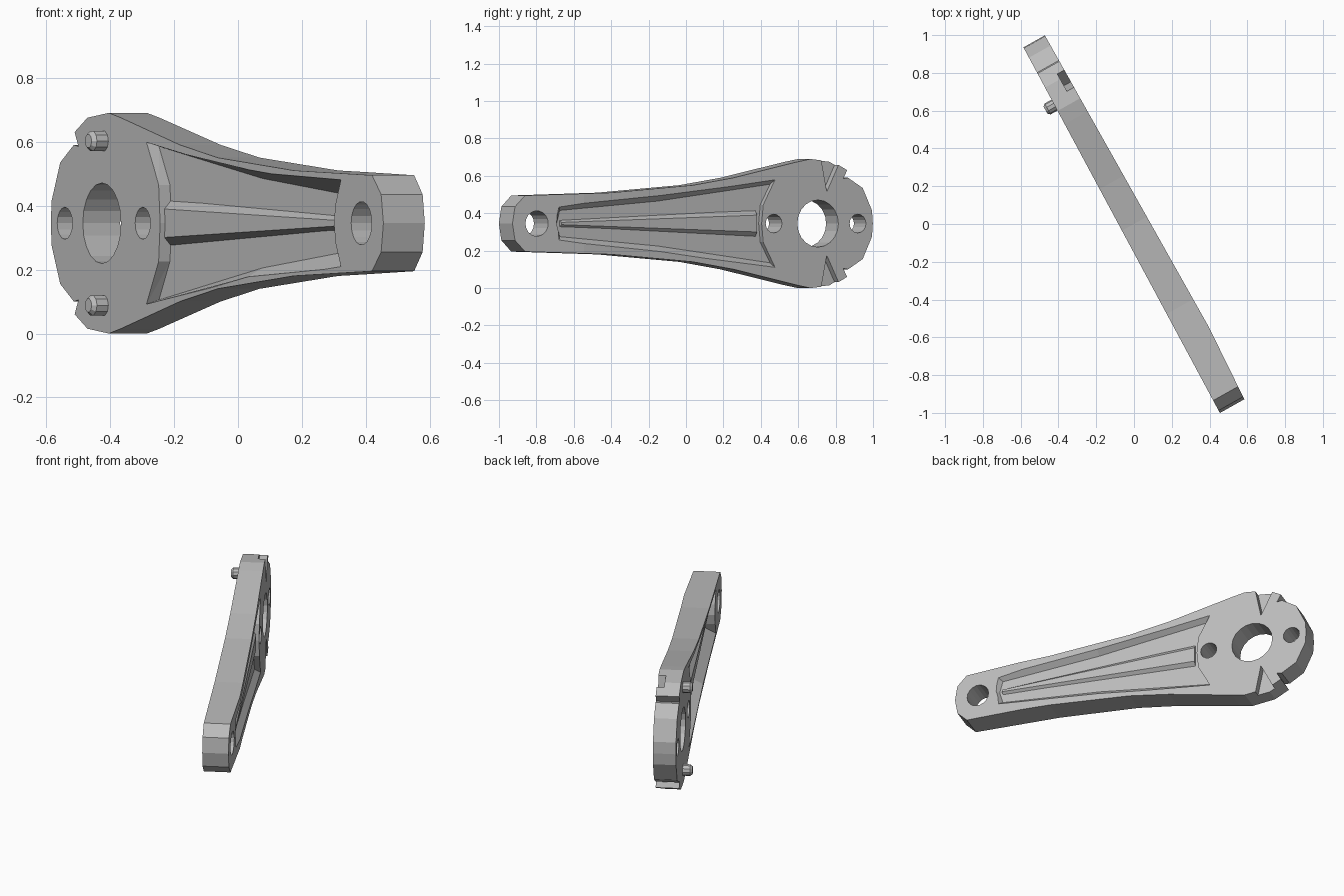
import bpy, bmesh, math
from mathutils import Matrix, Vector

cube = bpy.data.objects.get("Cube")
if cube:
    bpy.data.objects.remove(cube, do_unlink=True)

MID = 0.345                                  # height of the symmetry line
TURN = Matrix.Rotation(-1.0587, 4, 'Z')      # arm runs along local x, thickness along local y

gray = bpy.data.materials.new("plain_gray")
gray.use_nodes = True
gray.diffuse_color = (0.5, 0.5, 0.5, 1)
gray.node_tree.nodes["Principled BSDF"].inputs["Base Color"].default_value = (0.5, 0.5, 0.5, 1)


def front(u):
    return -0.073 - 0.019 * u


def back(u):
    return 0.078 - 0.055 * max(0, u - 0.67)


def mirrored(half):
    """Close a half outline by reflecting it across the middle line."""
    return half + [(u, -t) for u, t in reversed(half) if t > 0]


def add_object(name, bm):
    bmesh.ops.recalc_face_normals(bm, faces=bm.faces)
    mesh = bpy.data.meshes.new(name)
    bm.to_mesh(mesh)
    bm.free()
    mesh.materials.append(gray)
    obj = bpy.data.objects.new(name, mesh)
    bpy.context.collection.objects.link(obj)
    return obj


def loft(name, near, far, v_near, v_far):
    """Solid between two outlines with equal point counts."""
    bm = bmesh.new()
    a = [bm.verts.new((u, v_near, MID + t)) for u, t in near]
    b = [bm.verts.new((u, v_far, MID + t)) for u, t in far]
    bm.faces.new(a)
    bm.faces.new(b)
    for i in range(len(a)):
        j = (i + 1) % len(a)
        bm.faces.new((a[i], a[j], b[j], b[i]))
    return add_object(name, bm)


def circle(u, t, r, n):
    return [(u + r * math.cos(2 * math.pi * i / n), t + r * math.sin(2 * math.pi * i / n))
            for i in range(n)]


def cut(target, cutter):
    mod = target.modifiers.new("cut", 'BOOLEAN')
    mod.operation = 'DIFFERENCE'
    mod.solver = 'EXACT'
    mod.object = cutter
    bpy.context.view_layer.update()
    deps = bpy.context.evaluated_depsgraph_get()
    target.data = bpy.data.meshes.new_from_object(target.evaluated_get(deps))
    target.modifiers.clear()
    bpy.data.objects.remove(cutter, do_unlink=True)


# Arm body: round head, tapering arm, blunt tip
half = [(-1.102, 0), (-1.097, 0.07), (-1.04, 0.19), (-0.95, 0.245), (-0.92, 0.24),
        (-0.945, 0.285), (-0.86, 0.33), (-0.72, 0.345), (-0.64, 0.33), (-0.25, 0.245),
        (0, 0.205), (0.5, 0.165), (1.02, 0.15), (1.08, 0.09), (1.095, 0)]
outline = mirrored(half)
arm = loft("arm_body", outline, outline, -1, 1)
bm = bmesh.new()
bm.from_mesh(arm.data)
bmesh.ops.bisect_plane(bm, geom=bm.verts[:] + bm.edges[:] + bm.faces[:],
                       plane_co=(0.67, 0, 0), plane_no=(1, 0, 0))
for v in bm.verts:
    v.co.y = front(v.co.x) if v.co.y < 0 else back(v.co.x)
bm.to_mesh(arm.data)
bm.free()

# Tapered recess on the front
cut(arm, loft("front_recess",
              mirrored([(-0.38, 0), (-0.39, 0.12), (-0.48, 0.265), (0.2, 0.18), (0.82, 0.145), (0.78, 0.06), (0.77, 0)]),
              mirrored([(-0.38, 0), (-0.39, 0.12), (-0.46, 0.24), (0.2, 0.14), (0.78, 0.085), (0.77, 0.06), (0.76, 0)]),
              -0.1, -0.025))

# Shallower recess on the back
cut(arm, loft("back_recess",
              mirrored([(-0.42, 0), (-0.43, 0.1), (-0.51, 0.25), (0.2, 0.17), (0.84, 0.11), (0.85, 0)]),
              mirrored([(-0.42, 0), (-0.43, 0.1), (-0.49, 0.21), (0.2, 0.12), (0.8, 0.07), (0.82, 0)]),
              0.1, 0.045))

# Grooves beside the head on the back
for s in (1, -1):
    groove = [(-0.78, s * 0.37), (-0.92, s * 0.37), (-0.82, s * 0.17)]
    cut(arm, loft("groove", groove, groove, 0.035, 0.12))

# Through holes: main bore, two bolt holes, tip hole
for u, r, n in ((-0.765, 0.126, 20), (-1.01, 0.05, 16), (-0.495, 0.05, 16), (0.95, 0.068, 18)):
    ring = circle(u, 0, r, n)
    cut(arm, loft("bore", ring, ring, -0.2, 0.2))
parts = [arm]

# Centre ribs tapering toward the tip, one on each face
for name, base, crest in (("front_rib", -0.02, -0.048), ("back_rib", 0.04, 0.063)):
    foot = [(-0.4, 0.075), (0.8, 0.02), (0.8, -0.02), (-0.4, -0.075)]
    top = [(-0.4, 0.045), (0.8, 0.006), (0.8, -0.006), (-0.4, -0.045)]
    parts.append(loft(name, foot, top, base, crest))

# Locating pegs with chamfered tips
for name, t in (("upper_peg", 0.257), ("lower_peg", -0.257)):
    shaft = circle(-0.755, t, 0.033, 10)
    tip = circle(-0.755, t, 0.022, 10)
    parts.append(loft(name, shaft, shaft, -0.03, -0.1))
    parts.append(loft(name + "_tip", shaft, tip, -0.1, -0.113))

# Turn everything into place
for obj in parts:
    obj.data.transform(TURN)
    obj.data.update()
